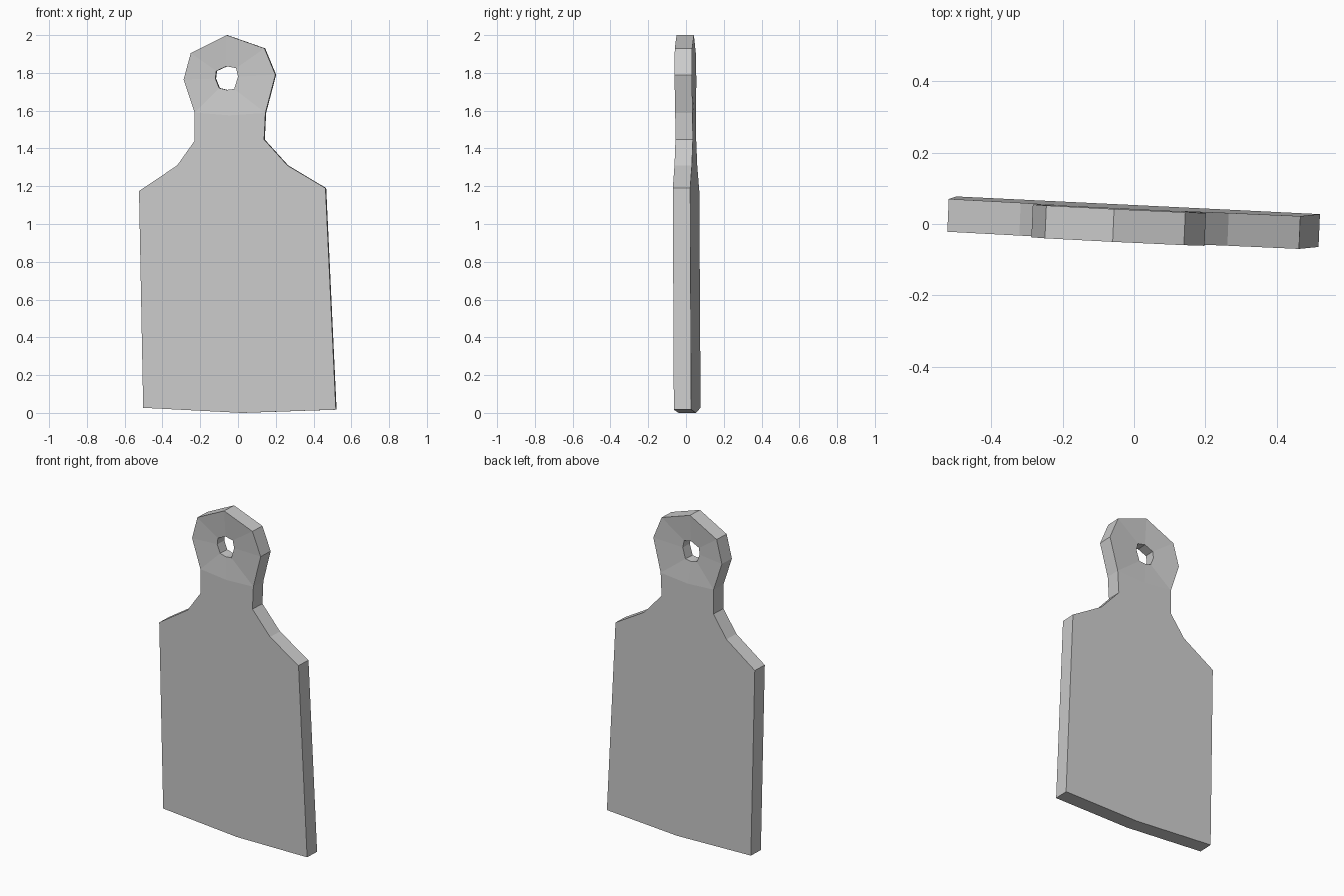
import bpy
import bmesh
from mathutils import Vector

# Remove the default cube
cube = bpy.data.objects.get("Cube")
if cube:
    bpy.data.objects.remove(cube, do_unlink=True)

THICKNESS = Vector((0.004, 0.092, 0.0))
DENT = 0.014

# Rounded handle end, clockwise from the lower left, closing under the hole
head = [(-0.23, 1.59), (-0.288, 1.765), (-0.25, 1.905), (-0.06, 2.0),
        (0.14, 1.93), (0.198, 1.79), (0.145, 1.588), (-0.045, 1.575)]
# Hanging hole, matching the head point by point
hole = [(-0.1, 1.72), (-0.12, 1.77), (-0.115, 1.81), (-0.06, 1.835),
        (-0.01, 1.825), (0.0, 1.78), (-0.02, 1.715), (-0.06, 1.71)]
# Neck, shoulders and blade, from the right neck round to the left neck
body = [(0.138, 1.447), (0.262, 1.31), (0.463, 1.19), (0.518, 0.017),
        (0.02, 0.0), (-0.502, 0.027), (-0.524, 1.175), (-0.322, 1.31),
        (-0.23, 1.44)]


def front_point(x, z):
    """Place an outline point on the slightly turned front plane."""
    return Vector((x, -0.039 - 0.0487 * x - 0.007 * z, z))


def add_side(bm, offset, dent):
    """One broad face: dished ring around the hole plus the flat board."""
    def place(points, depth=0.0):
        shift = offset + Vector((0, depth, 0))
        return [bm.verts.new(front_point(x, z) + shift) for x, z in points]
    outer, rim, board = place(head), place(hole, dent), place(body)
    count = len(outer)
    for i in range(count):
        j = (i + 1) % count
        bm.faces.new((outer[i], outer[j], rim[j], rim[i]))
    bm.faces.new([outer[-2]] + board + [outer[0], outer[-1]])
    return outer[:-1] + board, rim


bm = bmesh.new()
front = add_side(bm, Vector(), DENT)
back = add_side(bm, THICKNESS, -DENT)

# Outer edge and hole wall
for loop_a, loop_b in zip(front, back):
    count = len(loop_a)
    for i in range(count):
        j = (i + 1) % count
        bm.faces.new((loop_a[i], loop_a[j], loop_b[j], loop_b[i]))
bmesh.ops.recalc_face_normals(bm, faces=bm.faces[:])

mesh = bpy.data.meshes.new("cutting_board")
bm.to_mesh(mesh)
bm.free()

# Plain grey material
grey = (0.6, 0.6, 0.6, 1.0)
material = bpy.data.materials.new("light grey")
material.use_nodes = True
material.diffuse_color = grey
for node in material.node_tree.nodes:
    if node.type == "BSDF_PRINCIPLED":
        node.inputs["Base Color"].default_value = grey
mesh.materials.append(material)

board_object = bpy.data.objects.new("cutting_board", mesh)
bpy.context.collection.objects.link(board_object)
